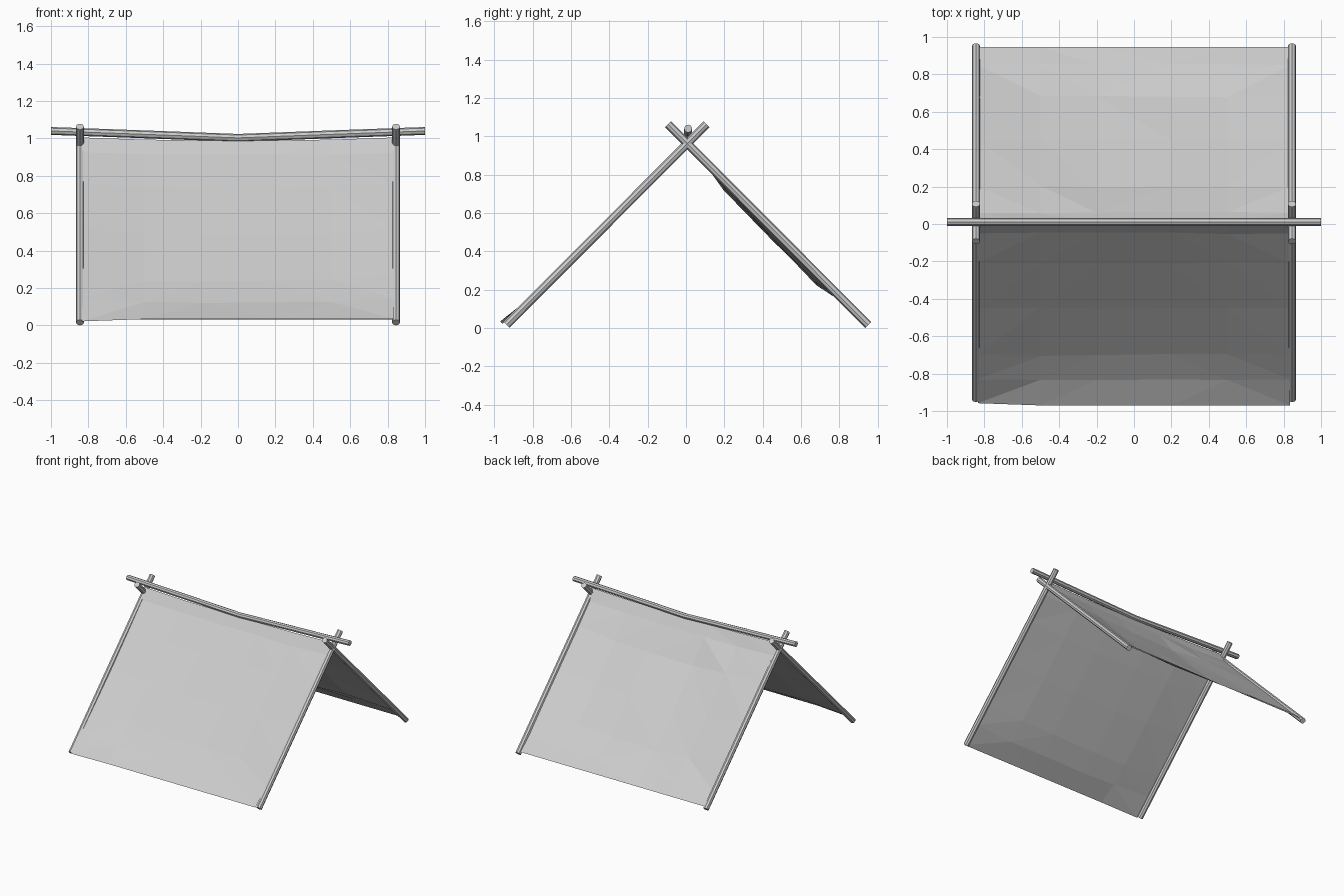
import bpy, bmesh, random
from mathutils import Vector

if "Cube" in bpy.data.objects:
    bpy.data.objects.remove(bpy.data.objects["Cube"])

random.seed(4)
R = 0.022


def tube(name, path, sides=8, radius=R):
    """Low-poly pole swept along a path lying in a plane."""
    bm = bmesh.new()
    rings = []
    for i, p in enumerate(path):
        a = Vector(path[max(i - 1, 0)])
        b = Vector(path[min(i + 1, len(path) - 1)])
        rot = (b - a).to_track_quat('Z', 'Y').to_matrix().to_4x4()
        rot.translation = Vector(p)
        ring = bmesh.ops.create_circle(bm, segments=sides, radius=radius, matrix=rot)
        rings.append(ring['verts'])
    for r0, r1 in zip(rings, rings[1:]):
        for k in range(sides):
            n = (k + 1) % sides
            bm.faces.new((r0[k], r0[n], r1[n], r1[k]))
    bm.faces.new(rings[0])
    bm.faces.new(rings[-1])
    bmesh.ops.recalc_face_normals(bm, faces=bm.faces)
    finish(name, bm)


def finish(name, bm):
    me = bpy.data.meshes.new(name)
    bm.to_mesh(me)
    bm.free()
    bpy.context.collection.objects.link(bpy.data.objects.new(name, me))


# Crossed poles at each end
for side, x in (("left", -0.845), ("right", 0.845)):
    tube(f"front_pole_{side}", [(x, -0.937, 0.016), (x, 0.107, 1.063)])
    tube(f"back_pole_{side}", [(x, 0.951, 0.016), (x, -0.093, 1.063)])

# Sagging ridge pole resting in the crossings
tube("ridge_pole", [(-1, 0.011, 1.04), (-0.5, 0.011, 1.022), (0, 0.011, 1.003),
                    (0.5, 0.011, 1.022), (1, 0.011, 1.04)], radius=0.021)

# Canvas: rows of (y, z at the edges, z in the middle), draped under the ridge
rows = [(-0.97, 0.034, 0.034), (-0.83, 0.145, 0.125), (-0.7, 0.27, 0.235),
        (-0.45, 0.515, 0.485), (-0.21, 0.76, 0.735), (-0.05, 0.925, 0.91),
        (0.007, 1.005, 0.99),
        (0.06, 0.92, 0.905), (0.2, 0.775, 0.725), (0.45, 0.525, 0.465),
        (0.68, 0.295, 0.222), (0.85, 0.12, 0.105), (0.947, 0.032, 0.032)]
cols = [-0.835, -0.5, -0.2, 0.2, 0.5, 0.835]
sag = [0, 0.75, 1, 1, 0.75, 0]

bm = bmesh.new()
grid = []
for j, (y, ze, zm) in enumerate(rows):
    line = []
    for i, x in enumerate(cols):
        inner = 0 < j < len(rows) - 1 and 0 < i < len(cols) - 1 and j != 6
        jit = random.uniform(-0.006, 0.006) if inner else 0
        line.append(bm.verts.new((x, y + jit, ze + (zm - ze) * sag[i] + jit)))
    grid.append(line)
grid[0][0].co += Vector((0, 0.012, -0.012))
for a, b in zip(grid, grid[1:]):
    for i in range(len(cols) - 1):
        bm.faces.new((a[i], a[i + 1], b[i + 1], b[i]))
bmesh.ops.triangulate(bm, faces=bm.faces)
finish("canvas", bm)
